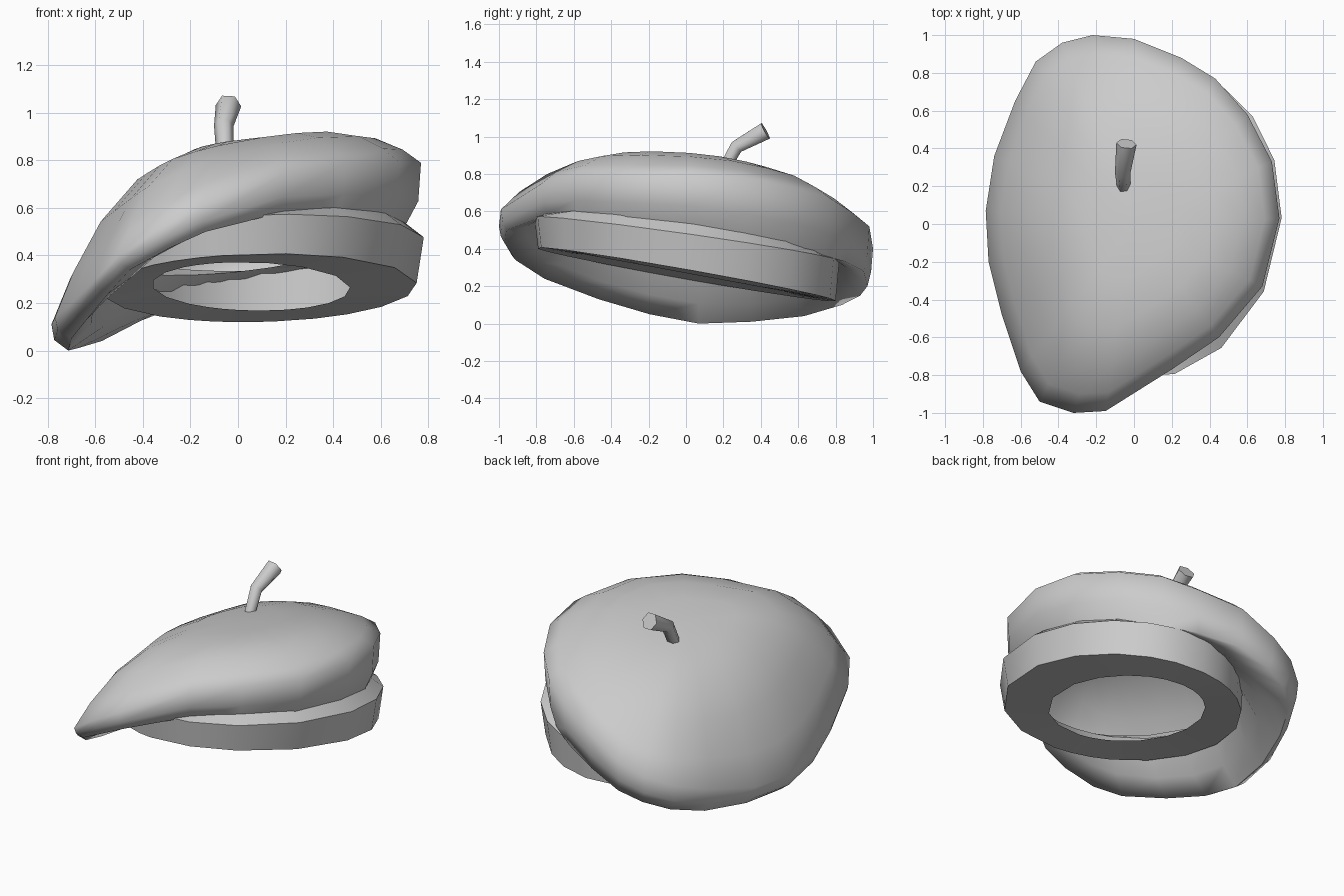
import bpy
import bmesh
from math import atan2, cos, sin, radians
from mathutils import Vector

cube = bpy.data.objects.get("Cube")
if cube:
    bpy.data.objects.remove(cube, do_unlink=True)

felt = bpy.data.materials.new("grey felt")
felt.use_nodes = True
grey = (0.6, 0.6, 0.6, 1.0)
felt.diffuse_color = grey
felt.node_tree.nodes["Principled BSDF"].inputs["Base Color"].default_value = grey


def loft(name, rings, angle, cap_end=False, tip=None):
    """Skin counter-clockwise rings into one object, optionally closing the end."""
    bm = bmesh.new()
    loops = [[bm.verts.new(p) for p in ring] for ring in rings]
    count = len(loops[0])
    for low, high in zip(loops, loops[1:]):
        for i in range(count):
            j = (i + 1) % count
            bm.faces.new((low[i], low[j], high[j], high[i]))
    if cap_end:
        bm.faces.new(loops[-1])
    if tip:
        top = bm.verts.new(tip)
        for i in range(count):
            bm.faces.new((loops[-1][i], loops[-1][(i + 1) % count], top))
    mesh = bpy.data.meshes.new(name)
    bm.to_mesh(mesh)
    bm.free()
    mesh.materials.append(felt)
    obj = bpy.data.objects.new(name, mesh)
    bpy.context.collection.objects.link(obj)
    bpy.ops.object.select_all(action="DESELECT")
    obj.select_set(True)
    bpy.context.view_layer.objects.active = obj
    bpy.ops.object.shade_smooth_by_angle(angle=radians(angle))


# Drooping rim: x, y, height of the upper fold, height of the lower fold
rim = [
    (-.22, 1, .40, .2), (0, .98, .52, .28), (.25, .88, .6, .33),
    (.43, .77, .67, .36), (.6, .58, .72, .42), (.73, .33, .77, .46),
    (.77, .03, .79, .52), (.68, -.33, .79, .55), (.45, -.6, .79, .57),
    (.2, -.77, .75, .58), (-.15, -.99, .61, .5), (-.32, -1, .52, .43),
    (-.5, -.94, .4, .34), (-.6, -.78, .3, .24), (-.7, -.48, .2, .13),
    (-.77, -.2, .14, .05), (-.785, .07, .11, 0), (-.74, .36, .13, .01),
    (-.63, .65, .2, .04), (-.52, .86, .27, .1), (-.38, .96, .33, .15),
]
rim.reverse()


def dome_ring(t):
    """Ring of the dome at fraction t between its centre and the rim."""
    ring = []
    for x, y, high, low in rim:
        crest = 0.865 + 0.16 * x * t - 0.09 * y * t
        ring.append((x * t, y * t, high + (crest - high) * (1 - t ** 3.4)))
    return ring


def wall_ring(scale_x, scale_y, drop):
    """Ring of the rolled side, between the upper and lower folds."""
    return [(x * scale_x, y * scale_y, high + (low - high) * drop)
            for x, y, high, low in rim]


def band_ring(cx, rx, ry, height, slope, roll):
    """Tilted, slightly skewed oval whose points line up with those of the rim."""
    ring = []
    for x, y, high, low in rim:
        a = atan2(y, x)
        py = ry * sin(a)
        px = cx + rx * cos(a) + 0.07 * py
        ring.append((px, py, height + slope * py + roll * px))
    return ring


def sagging_ring(outer, inner):
    """Ring halfway between two others, sagging where they are far apart in height."""
    ring = []
    for p, q in zip(outer, inner):
        mid = (Vector(p) + Vector(q)) / 2
        mid.z -= 0.2 * max(q[2] - p[2], 0)
        ring.append(mid)
    return ring


# Crown: sagging underside, rolled side and dome
seam = band_ring(0.08, 0.61, 0.76, 0.447, -0.155, 0.15)
fold = wall_ring(0.91, 0.97, 1.0)
crown = [seam, sagging_ring(fold, seam), fold, wall_ring(0.985, 0.99, 0.6)]
crown += [dome_ring(t) for t in (1.0, 0.9, 0.75, 0.55, 0.3)]
loft("crown", crown, 80, tip=(0, 0, 0.865))

# Head band: underside with the head opening, outer wall, sloped top
loft("head_band", [
    band_ring(0.055, 0.415, 0.55, 0.27, -0.185, 0),
    band_ring(0.09, 0.66, 0.80, 0.26, -0.18, 0.04),
    band_ring(0.10, 0.68, 0.82, 0.45, -0.145, 0.04),
    seam,
], 30)

# Bent stem on top, flaring towards its end
path = [Vector(p) for p in ((-.055, .2, .82), (-.06, .27, .945), (-.04, .425, 1.03))]
stem = []
for i, (centre, radius) in enumerate(zip(path, (0.036, 0.041, 0.054))):
    along = (path[min(i + 1, 2)] - path[max(i - 1, 0)]).normalized()
    up = along.cross(Vector((1, 0, 0))).normalized()
    side = up.cross(along)
    stem.append([centre + radius * (side * cos(radians(a)) + up * sin(radians(a)))
                 for a in range(0, 360, 60)])
loft("stem", stem, 65, cap_end=True)
